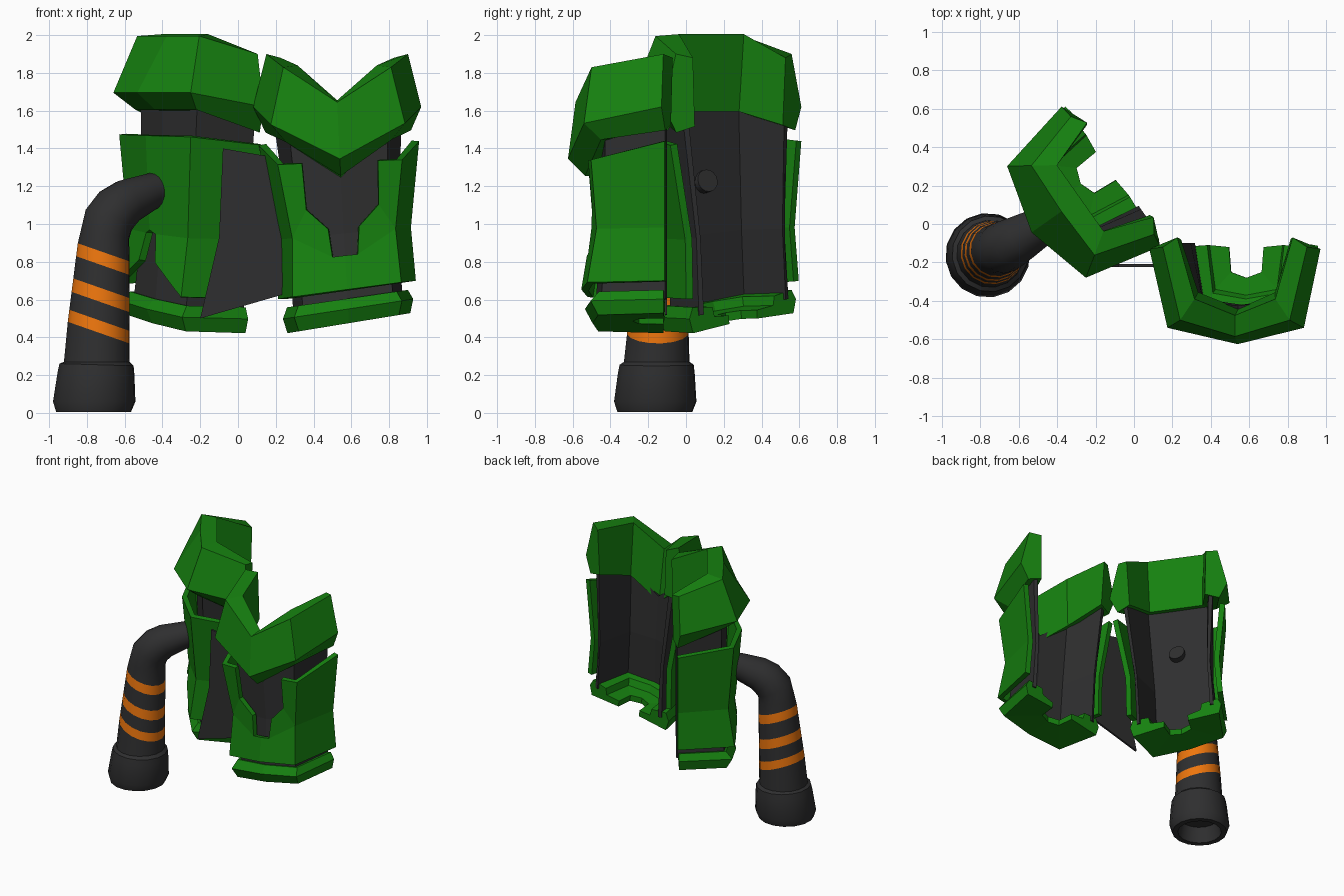
import bpy, bmesh, math
from mathutils import Vector, Matrix

if "Cube" in bpy.data.objects:
    bpy.data.objects.remove(bpy.data.objects["Cube"])


def material(name, rgb):
    m = bpy.data.materials.new(name)
    m.diffuse_color = (*rgb, 1)
    m.use_nodes = True
    m.node_tree.nodes["Principled BSDF"].inputs["Base Color"].default_value = m.diffuse_color
    return m


GREEN = material("green", (0.008, 0.22, 0.005))
DARK = material("dark", (0.028, 0.028, 0.029))
ORANGE = material("orange", (0.85, 0.18, 0.004))


def finish(name, bm, *mats):
    bmesh.ops.remove_doubles(bm, verts=bm.verts, dist=0.0005)
    bmesh.ops.recalc_face_normals(bm, faces=bm.faces)
    me = bpy.data.meshes.new(name)
    bm.to_mesh(me)
    bm.free()
    ob = bpy.data.objects.new(name, me)
    bpy.context.collection.objects.link(ob)
    for m in mats:
        me.materials.append(m)
    return ob


class Guard:
    """One U-shaped plate assembly, open at its back, leaning to one side."""

    def __init__(self, name, origin, angle, lean, raise_corner, drop):
        self.name, self.lean = name, lean
        self.up, self.drop = raise_corner, drop
        self.m = Matrix.Translation((*origin, 0)) @ Matrix.Rotation(angle, 4, 'Z')

    def place(self, x, y, z):
        t = max(0, 1.6 - z)
        return self.m @ Vector((x + self.lean * .055 * t, y, z + self.lean * .145 * x * t))

    def band(self, part, rings, mat, bulges):
        # each ring: back end (x, y, z) and front corner (x, y, z), mirrored
        bm = bmesh.new()
        loops = []
        for (xb, yb, zb, xc, yc, zc), bulge in zip(rings, bulges):
            top = zc > 1.3
            zc += self.up if top else 0
            half = [(xb, yb, zb), (xc, yc, zc)]
            mid = (0, yc - bulge, zc - (self.drop if top else 0))
            pts = [(-x, y, z) for x, y, z in half] + [mid] + half[::-1]
            loops.append([bm.verts.new(self.place(*p)) for p in pts])
        n = len(loops)
        for i in range(n):
            a, b = loops[i], loops[(i + 1) % n]
            for j in range(4):
                bm.faces.new((a[j], a[j + 1], b[j + 1], b[j]))
        for end in (0, 4):
            bm.faces.new([lp[end] for lp in loops])
        return finish(f"{self.name}_{part}", bm, mat)

    def panel(self, top, front_faces, bulge):
        # front faces in (x, z), plus the side wing; both mirrored
        def front(x, z):
            y = -.455 - (.04 * (z - .95) / .45 if z > .95 else .05 * (.95 - z) / .30)
            return (x, y - bulge * max(0, 1 - x / .3), z)
        a, m, h = front(.315, top), front(.26, .95), front(.275, .65)
        back = [(.405, -.11, 1.43), (.335, -.11, .95), (.345, -.11, .65)]
        faces = [[front(*p) for p in f] for f in front_faces]
        faces += [[a, m, back[1], back[0]], [m, h, back[2], back[1]]]
        bm = bmesh.new()
        for s in (1, -1):
            for f in faces:
                bm.faces.new([bm.verts.new(self.place(s * x, y, z)) for x, y, z in f])
        ob = finish(f"{self.name}_panel", bm, GREEN)
        mod = ob.modifiers.new("thickness", 'SOLIDIFY')
        mod.thickness, mod.offset = .04, 0

    def build(self, top, front_faces, collar, body, panel, rim_y):
        # flared collar
        self.band("collar", [
            (.375, -.12, 1.90, .285, rim_y, 1.83), (.445, -.13, 1.62, .355, -.54, 1.53),
            (.385, -.11, 1.49, .28, -.45, 1.44), (.285, -.08, 1.52, .20, -.355, 1.43),
            (.30, -.07, 1.88, .21, rim_y + .11, 1.84)], GREEN, collar)
        # dark inner shell
        self.band("body", [
            (.34, -.11, 1.56, .26, -.43, 1.48), (.285, -.11, .95, .23, -.42, .95),
            (.29, -.11, .56, .24, -.45, .56), (.265, -.10, .56, .215, -.41, .56),
            (.265, -.10, .95, .205, -.39, .95), (.31, -.10, 1.56, .225, -.395, 1.48)],
            DARK, body)
        # stepped bottom rim
        self.band("bottom_rim", [
            (.32, -.12, .605, .26, -.46, .605), (.345, -.12, .55, .285, -.505, .55),
            (.325, -.12, .475, .265, -.465, .475), (.09, -.12, .485, .08, -.25, .485),
            (.09, -.12, .53, .08, -.25, .53), (.19, -.11, .54, .16, -.34, .54),
            (.20, -.11, .59, .17, -.36, .59)], GREEN, [.03] * 7)
        self.panel(top, front_faces, panel)


# right guard: pointed front, V collar, arrow-shaped cut in the panel top
right = Guard("right_guard", (.525, 0), 0, 1, 0, .185)
right.build(1.33, [
    [(.315, 1.33), (.2, 1.33), (.19, 1.09), (.26, .95)],
    [(.26, .95), (.19, 1.09), (.08, .98), (.065, .83)],
    [(.275, .65), (.26, .95), (.065, .83), (0, .83), (0, .65)]],
    [.085] * 5, [.03] * 6, .03, -.50)

# left guard: raised collar with a level rim, notch in the panel bottom
left = Guard("left_guard", (-.014, .322), math.radians(-54.8), -1, .165, 0)
left.build(1.47, [
    [(.315, 1.47), (0, 1.47), (0, .97), (.04, .95), (.26, .95)],
    [(.26, .95), (.04, .95), (.07, .8), (.23, .69), (.275, .65)]],
    [.01, .095, .07, 0, 0], [.04, .04, .03, 0, 0, 0], .055, -.435)

# dark connecting plate between the guards
bm = bmesh.new()
outline = [(-.08, 1.40), (.15, 1.36), (.23, 1.0), (.25, .63), (-.20, .50), (-.10, .93)]
bm.faces.new([bm.verts.new((x, -.215, z)) for x, z in outline])
plate = finish("connecting_plate", bm, DARK)
mod = plate.modifiers.new("thickness", 'SOLIDIFY')
mod.thickness, mod.offset = .015, 0

# bent handle tube: (x, y, z, radius) along the arm
path = [(-.31, .115, 1.23, .06), (-.38, .06, 1.21, .06), (-.40, .045, 1.195, .09),
        (-.48, -.01, 1.165, .10), (-.585, -.07, 1.12, .12), (-.64, -.10, 1.08, .13),
        (-.685, -.125, 1.02, .134), (-.705, -.13, .94, .131)]
rings = [(*p, 0) for p in path]


def arm(z, r, tilt=0):
    f = (.95 - z) / .95
    return (-.705 - .06 * f, -.13 - .035 * f, z, r, tilt)


# slanted orange stripes sit between these ring pairs
stripes = set()
for hi, lo in ((.85, .78), (.66, .587), (.49, .425)):
    stripes.add(len(rings))
    rings += [arm(z, .135 + .062 * (.9 - z), -.35) for z in (hi, lo)]
# flared foot with a hollow end
rings += [arm(.27, .175), arm(.255, .198, -.03), arm(.21, .205, -.03), arm(.06, .22),
          arm(.005, .20), arm(.005, .16), arm(.12, .14)]

bm = bmesh.new()
N = 16
side = Vector((.5, -.866, 0))
loops = []
for i, (x, y, z, r, tilt) in enumerate(rings):
    if i < len(path):
        t = Vector(rings[i + 1][:3]) - Vector(rings[max(i - 1, 0)][:3])
    else:
        t = Vector((0, 0, -1))
    t = (t - side * t.dot(side)).normalized()
    up = t.cross(side)
    loop = []
    for k in range(N):
        a = 2 * math.pi * k / N
        o = (side * math.cos(a) + up * math.sin(a)) * r
        loop.append(bm.verts.new(Vector((x, y, z)) + o + Vector((0, 0, tilt * o.x))))
    loops.append(loop)
for i in range(len(loops) - 1):
    a, b = loops[i], loops[i + 1]
    for k in range(N):
        j = (k + 1) % N
        f = bm.faces.new((a[k], a[j], b[j], b[k]))
        f.material_index = 1 if i in stripes else 0
bm.faces.new(loops[0])
bm.faces.new(loops[-1])
tube = finish("handle_tube", bm, DARK, ORANGE)
bpy.context.view_layer.objects.active = tube
tube.select_set(True)
bpy.ops.object.shade_smooth_by_angle(angle=math.radians(30))
